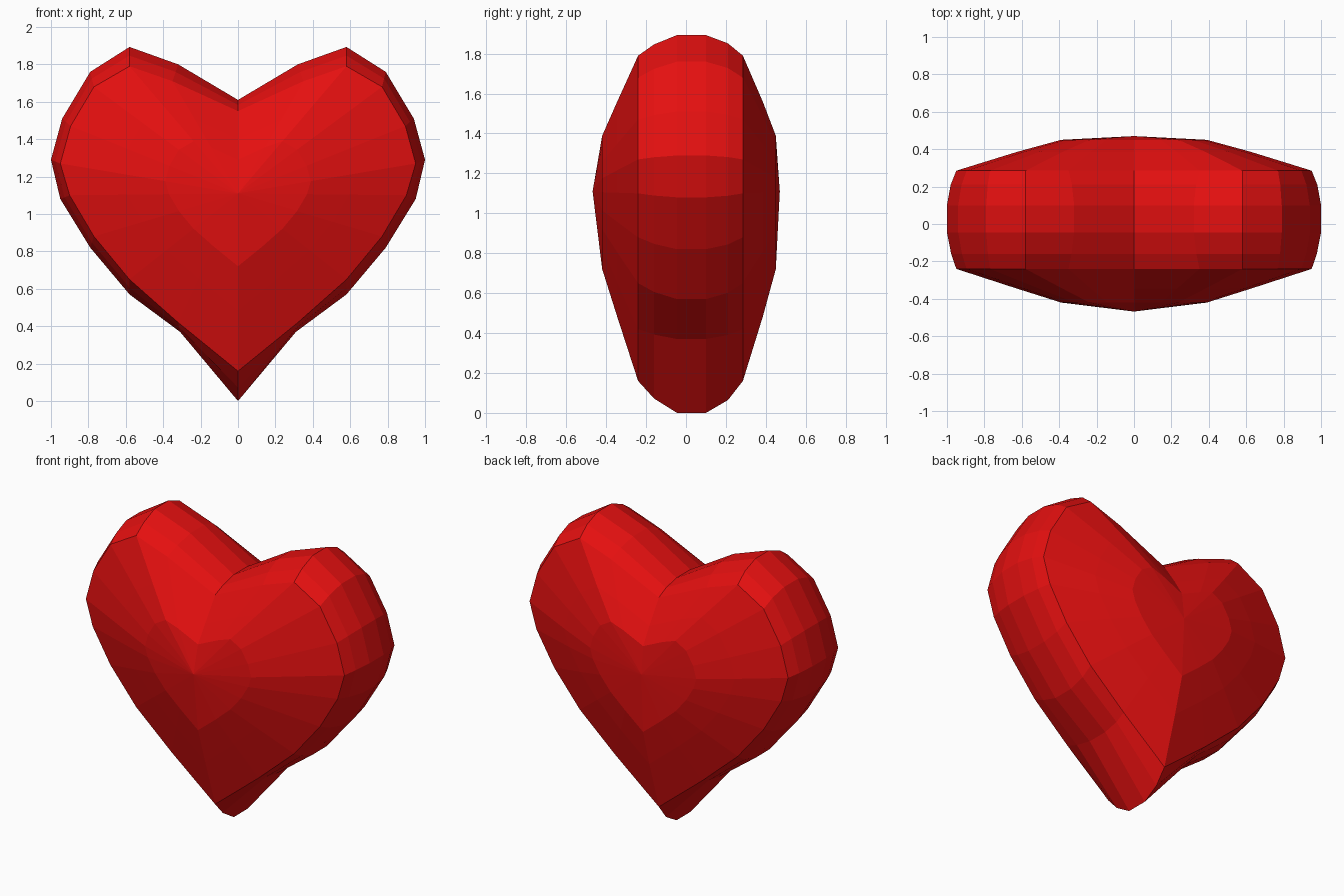
import bpy, bmesh

if "Cube" in bpy.data.objects:
    bpy.data.objects.remove(bpy.data.objects["Cube"])

# Right half of the heart outline (x, z): widest ring and the inset front/back rim
OUTER = [(0, 1.61), (0.32, 1.80), (0.58, 1.893), (0.79, 1.76), (0.94, 1.51), (1.0, 1.29),
         (0.95, 1.08), (0.79, 0.82), (0.58, 0.57), (0.31, 0.37), (0, 0)]
RIM = [(0, 1.55), (0.35, 1.71), (0.58, 1.79), (0.77, 1.68), (0.895, 1.47), (0.95, 1.27),
       (0.90, 1.10), (0.77, 0.88), (0.58, 0.65), (0.32, 0.42), (0, 0.16)]
CENTRE_Z = 1.11

# Rings front to back: (y, blend from outer outline to rim, scale about the centre)
RINGS = [(-0.42, 1, 0.41), (-0.345, 1, 0.66), (-0.24, 1, 1), (-0.16, 0.45, 1), (-0.045, 0, 1),
         (0.10, 0, 1), (0.21, 0.4, 1), (0.285, 1, 1), (0.385, 1, 0.66), (0.45, 1, 0.41)]


def outline(blend, scale):
    half = []
    for (ox, oz), (rx, rz) in zip(OUTER, RIM):
        x, z = ox + (rx - ox) * blend, oz + (rz - oz) * blend
        half.append((x * scale, CENTRE_Z + (z - CENTRE_Z) * scale))
    return half + [(-x, z) for x, z in half[-2:0:-1]]


# Heart body: lofted rings closed by a shallow peak at front and back
bm = bmesh.new()
loops = [[bm.verts.new((x, y, z)) for x, z in outline(b, s)] for y, b, s in RINGS]
n = len(loops[0])
for a, b in zip(loops, loops[1:]):
    for i in range(n):
        j = (i + 1) % n
        bm.faces.new((a[i], a[j], b[j], b[i]))
for loop, y in ((loops[0], -0.468), (loops[-1], 0.47)):
    peak = bm.verts.new((0, y, CENTRE_Z))
    for i in range(n):
        bm.faces.new((loop[i], loop[(i + 1) % n], peak))
bmesh.ops.recalc_face_normals(bm, faces=bm.faces)

mesh = bpy.data.meshes.new("heart")
bm.to_mesh(mesh)
bm.free()
heart = bpy.data.objects.new("heart", mesh)
bpy.context.collection.objects.link(heart)

# Single red colour
red = bpy.data.materials.new("red")
red.diffuse_color = (0.78, 0.005, 0.005, 1)
red.use_nodes = True
red.node_tree.nodes["Principled BSDF"].inputs["Base Color"].default_value = red.diffuse_color
mesh.materials.append(red)
